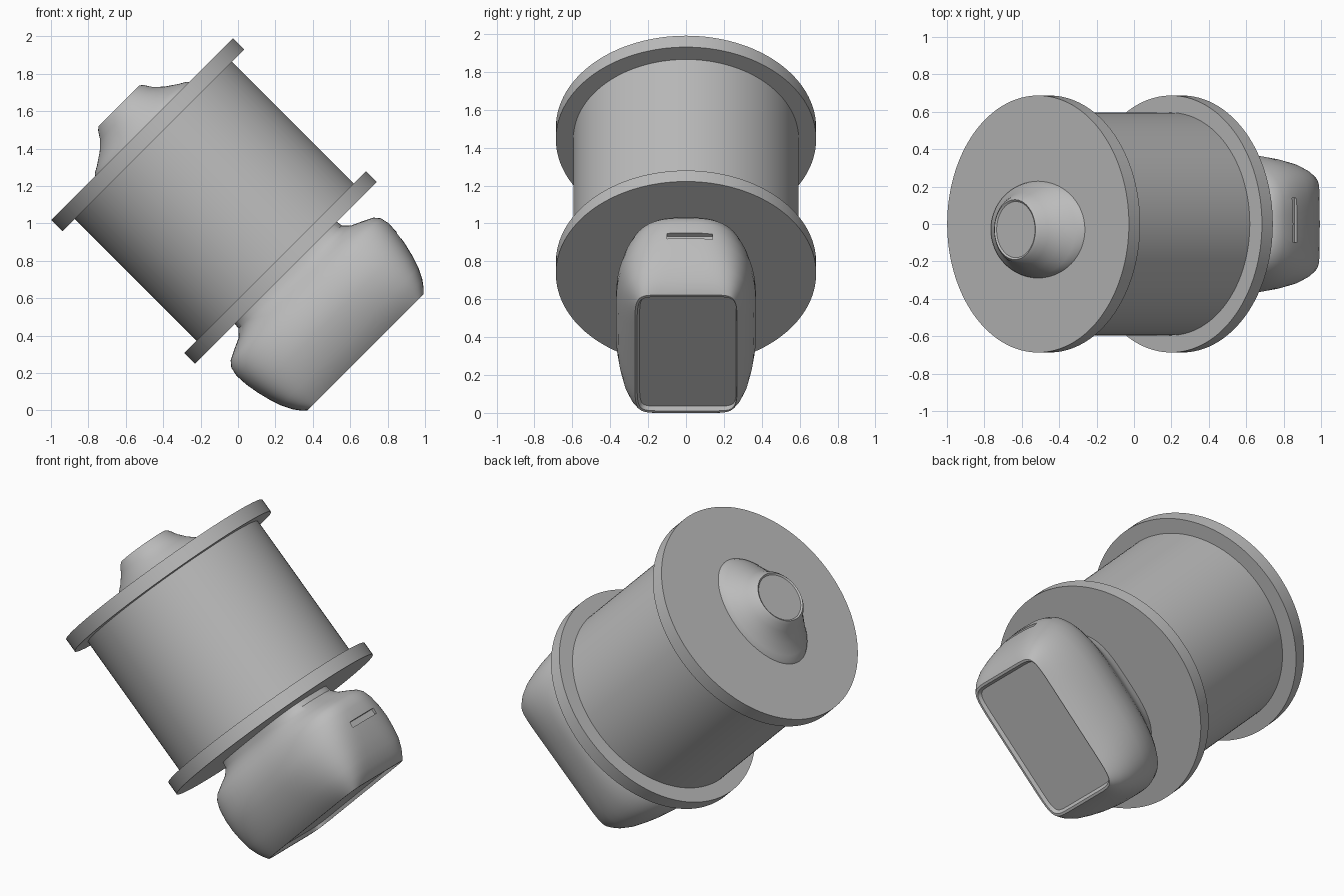
import bpy, bmesh, math
from mathutils import Matrix, Vector

if "Cube" in bpy.data.objects:
    bpy.data.objects.remove(bpy.data.objects["Cube"], do_unlink=True)

grey = bpy.data.materials.new("mid grey")
grey.use_nodes = True
GREY = (0.50, 0.50, 0.50, 1)
grey.diffuse_color = GREY
grey.node_tree.nodes["Principled BSDF"].inputs["Base Color"].default_value = GREY

# Tilted spool frame: origin at the top disc's centre, distances run down the axis
FRAME = Matrix.Translation((-0.513, 0, 1.505)) @ Matrix.Rotation(-math.pi / 4, 4, 'Y')


def loft(name, rings, n=96, angle=35):
    """Skin superellipse rings given as (distance, half x, half y, exponent, y offset)."""
    bm = bmesh.new()
    loops = []
    for d, rx, ry, e, cy in rings:
        loop = []
        for i in range(n):
            a = 2 * math.pi * i / n
            c, s = math.cos(a), math.sin(a)
            x = math.copysign(abs(c) ** (2 / e), c) * rx
            y = math.copysign(abs(s) ** (2 / e), s) * ry
            loop.append(bm.verts.new((x, y + cy, -d)))
        loops.append(loop)
    for a, b in zip(loops, loops[1:]):
        for i in range(n):
            j = (i + 1) % n
            bm.faces.new((a[i], a[j], b[j], b[i]))
    bm.faces.new(loops[0])
    bm.faces.new(loops[-1])
    bmesh.ops.recalc_face_normals(bm, faces=bm.faces)
    me = bpy.data.meshes.new(name)
    bm.to_mesh(me)
    bm.free()
    me.materials.append(grey)
    ob = bpy.data.objects.new(name, me)
    bpy.context.collection.objects.link(ob)
    ob.matrix_world = FRAME
    select(ob)
    bpy.ops.object.shade_smooth_by_angle(angle=math.radians(angle))
    return ob


def select(ob):
    bpy.ops.object.select_all(action='DESELECT')
    ob.select_set(True)
    bpy.context.view_layer.objects.active = ob


def cylinder(name, start, end, r):
    return loft(name, [(start, r, r, 2, 0), (end, r, r, 2, 0)], 128)


# Spool: two discs and the barrel between them
cylinder("top_flange", 0, 0.085, 0.687)
cylinder("barrel", 0.08, 1.01, 0.595)
cylinder("bottom_flange", 1.006, 1.088, 0.687)

# Knob: oval foot narrowing to a round flat tip
loft("knob", [
    (0.01, 0.362, 0.262, 2, -0.03),
    (-0.012, 0.345, 0.255, 2, -0.03),
    (-0.03, 0.312, 0.245, 2, -0.03),
    (-0.075, 0.245, 0.222, 2, -0.03),
    (-0.12, 0.198, 0.195, 2, -0.03),
    (-0.16, 0.172, 0.175, 2, -0.03),
    (-0.175, 0.155, 0.16, 2, -0.03),
    (-0.168, 0.145, 0.15, 2, -0.03),
], 64)

# Block: pinched neck, rounded bulging body, shallow recessed end
block = loft("end_block", [
    (1.08, 0.385, 0.25, 3, 0),
    (1.12, 0.39, 0.255, 3, 0),
    (1.155, 0.425, 0.27, 3, 0),
    (1.18, 0.48, 0.288, 3, 0),
    (1.21, 0.54, 0.31, 3, 0),
    (1.24, 0.565, 0.33, 3, 0),
    (1.29, 0.576, 0.352, 3, 0),
    (1.36, 0.572, 0.37, 3.1, 0),
    (1.43, 0.560, 0.370, 3.4, 0),
    (1.50, 0.543, 0.358, 3.8, 0),
    (1.57, 0.520, 0.338, 4.5, 0),
    (1.63, 0.490, 0.310, 5.5, 0),
    (1.67, 0.460, 0.284, 7, 0),
    (1.688, 0.440, 0.270, 9, 0),
    (1.688, 0.425, 0.263, 10, 0.005),
    (1.668, 0.410, 0.255, 12, 0.01),
], 128)

# Narrow slot cut into the block's upper end
bpy.ops.mesh.primitive_cube_add(size=1)
cutter = bpy.context.object
cutter.name = "slot_cutter"
cutter.hide_render = True
cutter.matrix_world = (FRAME @ Matrix.Translation((0.575, 0.02, -1.375))
                       @ Matrix.Diagonal(Vector((0.06, 0.24, 0.035, 1))))
cut = block.modifiers.new("slot", 'BOOLEAN')
cut.operation = 'DIFFERENCE'
cut.solver = 'EXACT'
cut.object = cutter
select(block)
bpy.ops.object.modifier_apply(modifier=cut.name)
bpy.data.objects.remove(cutter, do_unlink=True)
